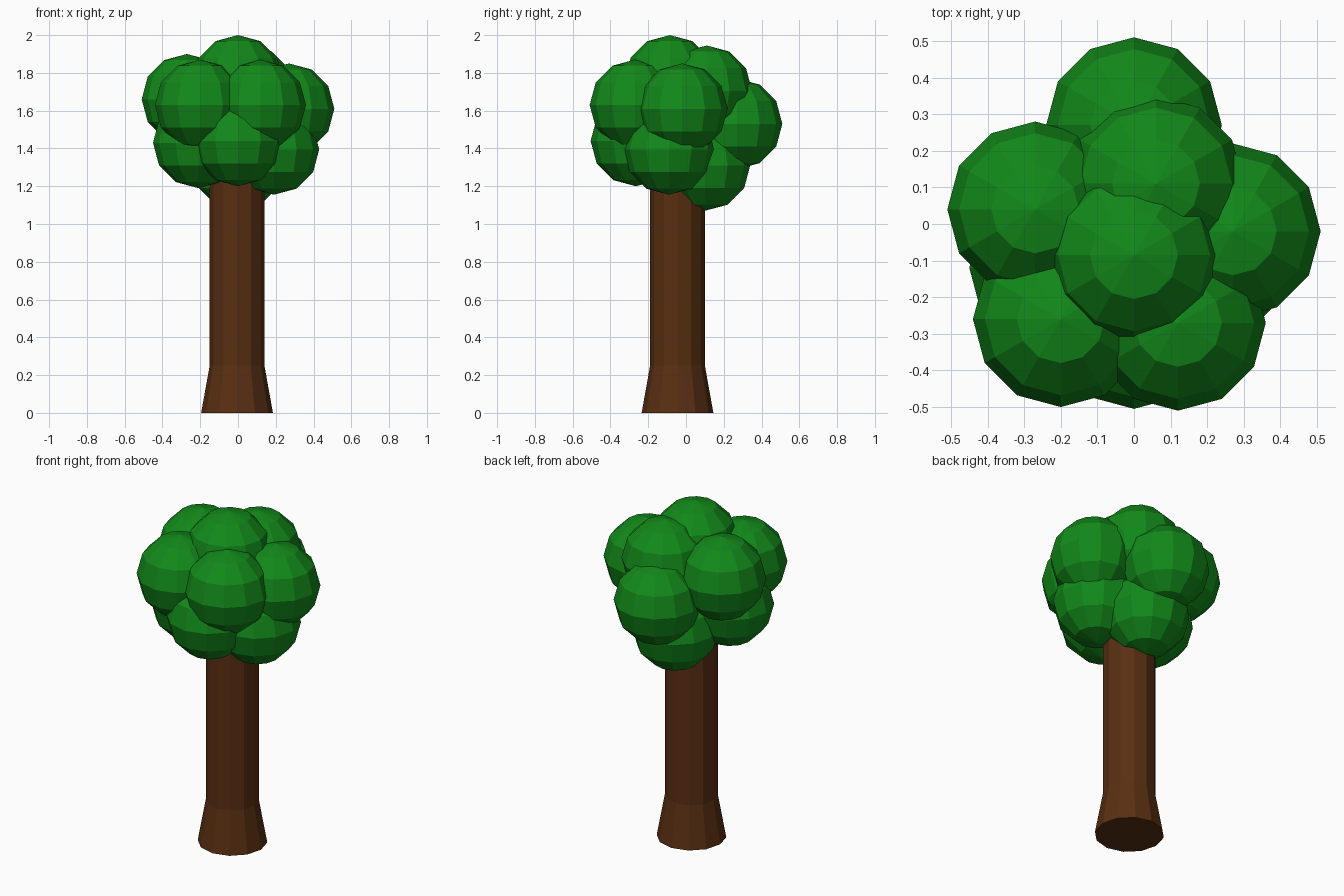
import bpy, bmesh
from mathutils import Matrix

if "Cube" in bpy.data.objects:
    bpy.data.objects.remove(bpy.data.objects["Cube"])


def material(name, rgb):
    m = bpy.data.materials.new(name)
    m.diffuse_color = (*rgb, 1)
    m.use_nodes = True
    m.node_tree.nodes["Principled BSDF"].inputs["Base Color"].default_value = m.diffuse_color
    return m


def add_object(name, bm, mat):
    mesh = bpy.data.meshes.new(name)
    bm.to_mesh(mesh)
    bm.free()
    mesh.materials.append(mat)
    obj = bpy.data.objects.new(name, mesh)
    bpy.context.collection.objects.link(obj)
    return obj


bark = material("bark", (0.1, 0.028, 0.006))
leaf = material("leaf", (0.006, 0.25, 0.01))

# Trunk: 12-sided column with a flared foot, its top buried in the foliage
bm = bmesh.new()
bmesh.ops.create_circle(bm, cap_ends=True, segments=12, radius=0.19,
                        matrix=Matrix.Translation((-0.005, -0.045, 0)))
face = bm.faces[:][0]
for z, r in ((0.25, 0.145), (1.45, 0.145)):
    centre = face.calc_center_median()
    scale = r / (face.verts[0].co - centre).length
    new = bmesh.ops.extrude_face_region(bm, geom=[face], use_keep_orig=(z == 0.25))
    top = next(g for g in new["geom"] if isinstance(g, bmesh.types.BMFace))
    if z != 0.25 and face.is_valid:
        bm.faces.remove(face)
    for v in top.verts:
        v.co = centre + (v.co - centre) * scale
        v.co.z = z
    face = top
bmesh.ops.recalc_face_normals(bm, faces=bm.faces[:])
add_object("trunk", bm, bark)

# Foliage: overlapping low-poly balls of one size
clumps = {
    "top": (0, -0.085, 1.76),
    "upper_back": (0.06, 0.11, 1.705),
    "left": (-0.27, 0.04, 1.66),
    "right": (0.27, -0.02, 1.61),
    "back": (0, 0.27, 1.53),
    "front_left": (-0.20, -0.26, 1.63),
    "front_right": (0.12, -0.27, 1.63),
    "lower_left": (-0.21, -0.12, 1.43),
    "lower_front": (0, -0.265, 1.44),
    "lower_right": (0.19, -0.09, 1.395),
    "lower_back": (0, 0.10, 1.31),
}
for name, pos in clumps.items():
    bm = bmesh.new()
    bmesh.ops.create_uvsphere(bm, u_segments=12, v_segments=6, radius=0.24)
    add_object("foliage_" + name, bm, leaf).location = pos
